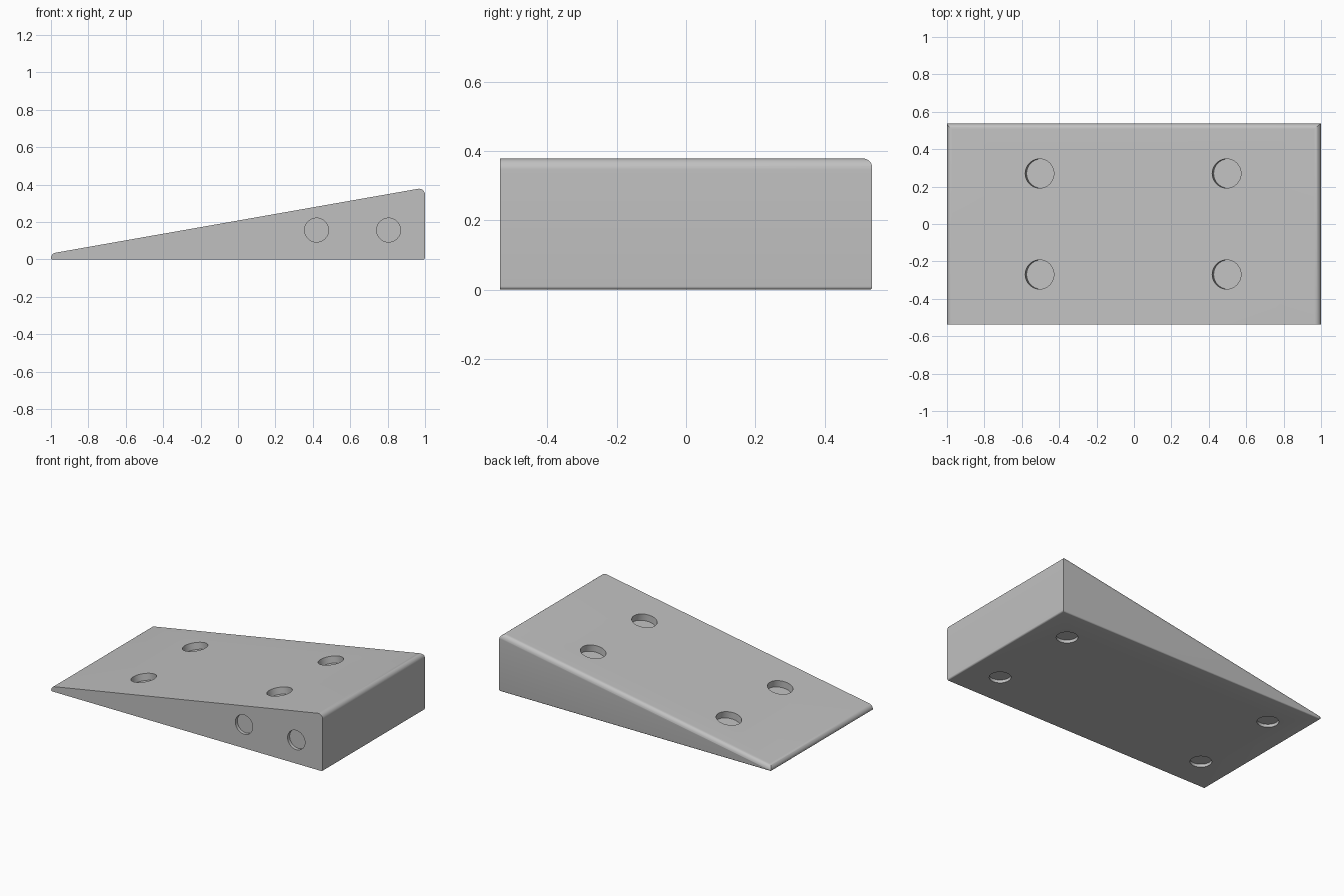
import bpy, bmesh, math
from mathutils import Matrix, Vector

cube = bpy.data.objects.get("Cube")
if cube:
    bpy.data.objects.remove(cube, do_unlink=True)

SLOPE = math.radians(10)
MID_HEIGHT = 0.208
HALF_WIDTH = 0.537


def height(x):
    return MID_HEIGHT + x * math.tan(SLOPE)


def rounded(corners, steps=8):
    """Outline from (x, y, radius) corners, with an arc at each rounded one."""
    out = []
    pts = [Vector(c[:2]) for c in corners]
    for i, p in enumerate(pts):
        r = corners[i][2]
        if r == 0:
            out.append(p)
            continue
        u = (pts[i - 1] - p).normalized()
        v = (pts[(i + 1) % len(pts)] - p).normalized()
        half = u.angle(v) / 2
        centre = p + (u + v).normalized() * r / math.sin(half)
        a = p + u * r / math.tan(half) - centre
        b = p + v * r / math.tan(half) - centre
        out += [centre + a.lerp(b, k / steps).normalized() * r for k in range(steps + 1)]
    return out


def new_object(name, bm):
    bmesh.ops.recalc_face_normals(bm, faces=bm.faces)
    mesh = bpy.data.meshes.new(name)
    bm.to_mesh(mesh)
    bm.free()
    obj = bpy.data.objects.new(name, mesh)
    bpy.context.collection.objects.link(obj)
    return obj


def prism(name, outline, length, matrix):
    bm = bmesh.new()
    face = bm.faces.new([bm.verts.new((p.x, p.y, -length / 2)) for p in outline])
    top = bmesh.ops.extrude_face_region(bm, geom=[face])["geom"]
    verts = [v for v in top if isinstance(v, bmesh.types.BMVert)]
    bmesh.ops.translate(bm, verts=verts, vec=(0, 0, length))
    bm.transform(matrix)
    return new_object(name, bm)


def apply_boolean(target, tool, operation):
    mod = target.modifiers.new("Boolean", 'BOOLEAN')
    mod.operation, mod.object, mod.solver = operation, tool, 'EXACT'
    tool.hide_render = True
    bpy.context.view_layer.objects.active = target
    bpy.ops.object.modifier_apply(modifier=mod.name)
    bpy.data.objects.remove(tool, do_unlink=True)


# Wedge body: side profile, slightly overlong at the back
side = rounded([(-1, 0, 0.005), (1, 0, 0.01), (1, height(1), 0.032), (-1, height(-1), 0.03)])
wedge = prism("wedge_block", side, 2 * HALF_WIDTH + 0.1,
              Matrix.Translation((0, 0.05, 0)) @ Matrix.Rotation(math.pi / 2, 4, 'X'))

# Trim the back to width, rounding its sloped top edge and its bottom edge
along_x = Matrix(((0, 0, 1, 0), (1, 0, 0, 0), (0, 1, 0, 0), (0, 0, 0, 1)))
tilt = Matrix.Rotation(-SLOPE, 4, 'Y')
gap = 0.0002
top_trim = rounded([(-1, -1, 0), (HALF_WIDTH, -1, 0), (HALF_WIDTH, gap, 0.032), (-1, gap, 0)])
bottom_trim = rounded([(-1, -gap, 0), (HALF_WIDTH + gap, -gap, 0.009),
                       (HALF_WIDTH + gap, 1, 0), (-1, 1, 0)])
apply_boolean(wedge, prism("top_trim", top_trim, 3,
              Matrix.Translation((0, 0, MID_HEIGHT)) @ tilt @ along_x), 'INTERSECT')
apply_boolean(wedge, prism("bottom_trim", bottom_trim, 3, along_x), 'INTERSECT')

# Round recesses: (centre, rotation, radius, depth)
holes = []
for sx in (-1, 1):
    for sy in (-1, 1):
        x = 0.5 * sx - 0.005
        holes.append(((x, 0.27 * sy, height(x)), tilt, 0.078, 0.045))
        holes.append(((0.78 * sx, 0.31 * sy, 0), Matrix(), 0.065, 0.02))
for x in (0.42, 0.805):
    holes.append(((x, -HALF_WIDTH, 0.157), Matrix.Rotation(math.pi / 2, 4, 'X'), 0.064, 0.022))

bm = bmesh.new()
for centre, rotation, radius, depth in holes:
    bmesh.ops.create_cone(bm, cap_ends=True, segments=48, radius1=radius, radius2=radius,
                          depth=2 * depth, matrix=Matrix.Translation(centre) @ rotation)
apply_boolean(wedge, new_object("recess_cutter", bm), 'DIFFERENCE')

# Grey finish
grey = bpy.data.materials.new("grey")
grey.use_nodes = True
colour = (0.53, 0.53, 0.53, 1)
grey.diffuse_color = colour
grey.node_tree.nodes["Principled BSDF"].inputs["Base Color"].default_value = colour
wedge.data.materials.clear()
wedge.data.materials.append(grey)

bpy.ops.object.select_all(action='DESELECT')
wedge.select_set(True)
bpy.context.view_layer.objects.active = wedge
bpy.ops.object.shade_smooth_by_angle(angle=math.radians(30))
